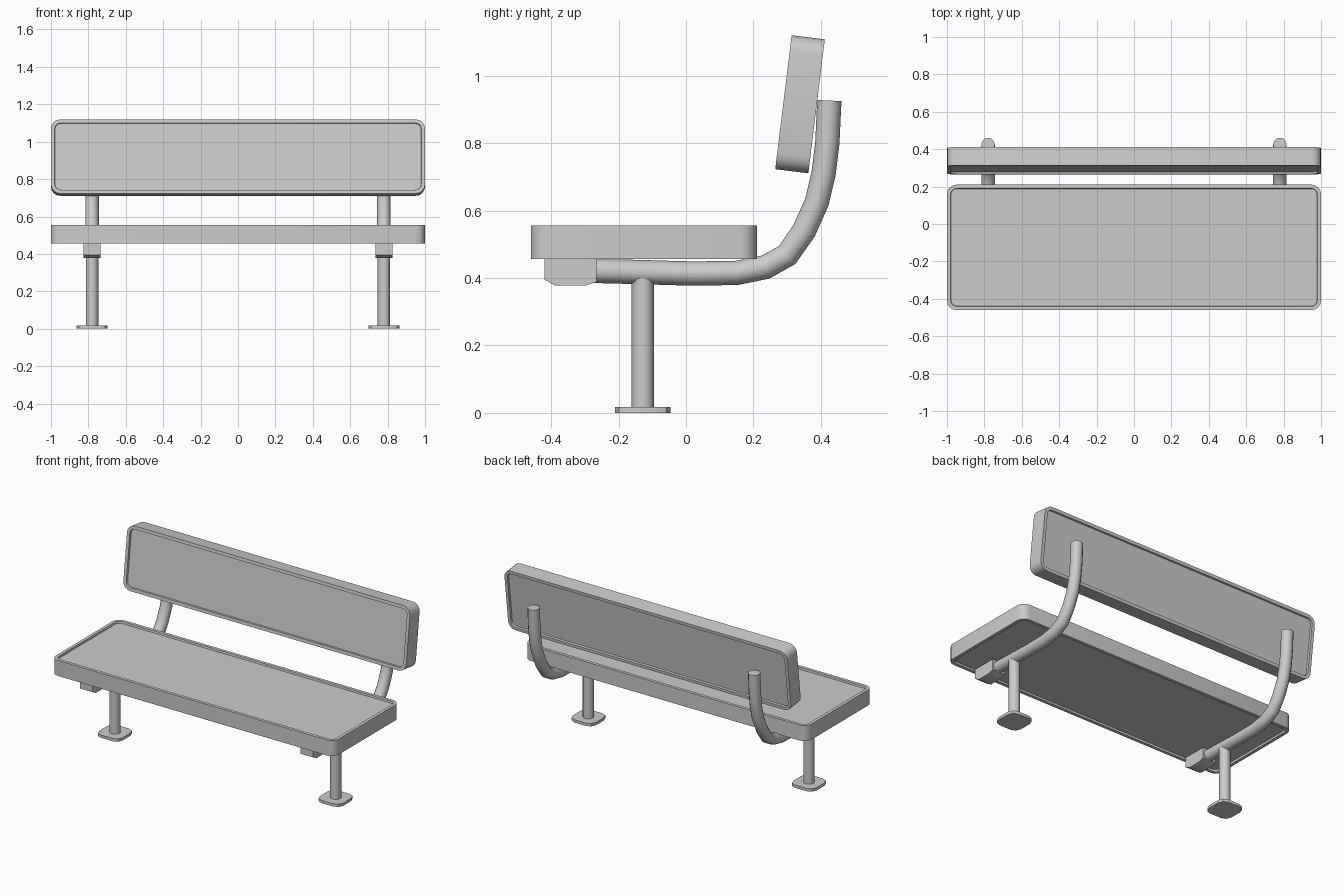
import bpy, bmesh, math
from mathutils import Matrix, Vector

if "Cube" in bpy.data.objects:
    bpy.data.objects.remove(bpy.data.objects["Cube"])


def finish(name, bm, matrix=Matrix()):
    mesh = bpy.data.meshes.new(name)
    bmesh.ops.recalc_face_normals(bm, faces=bm.faces)
    bm.to_mesh(mesh)
    bm.free()
    obj = bpy.data.objects.new(name, mesh)
    bpy.context.collection.objects.link(obj)
    obj.matrix_world = matrix
    smooth(obj)
    return obj


def smooth(obj):
    bpy.ops.object.select_all(action='DESELECT')
    obj.select_set(True)
    bpy.context.view_layer.objects.active = obj
    bpy.ops.object.shade_smooth_by_angle(angle=math.radians(35))


def slab(name, size, matrix, radius, segments, rim=0.0, recess=0.0):
    """Box with rounded upright edges and optional recessed large faces."""
    bm = bmesh.new()
    bmesh.ops.create_cube(bm, size=1)
    bmesh.ops.scale(bm, vec=size, verts=bm.verts)
    upright = [e for e in bm.edges
               if abs(e.verts[0].co.z - e.verts[1].co.z) > 1e-4]
    bmesh.ops.bevel(bm, geom=upright, offset=radius, segments=segments,
                    profile=0.5, affect='EDGES')
    if rim:
        bm.normal_update()
        caps = [f for f in bm.faces if abs(f.normal.z) > 0.9]
        bmesh.ops.inset_region(bm, faces=caps, thickness=rim,
                               use_even_offset=True)
        bm.normal_update()
        bmesh.ops.inset_region(bm, faces=caps, thickness=0.002,
                               depth=-recess, use_even_offset=True)
    return finish(name, bm, matrix)


def prism(name, profile, x, half_width):
    """Side profile (y, z) extruded along x."""
    bm = bmesh.new()
    face = bm.faces.new([bm.verts.new((x - half_width, y, z)) for y, z in profile])
    ext = bmesh.ops.extrude_face_region(bm, geom=[face], use_keep_orig=True)
    verts = [g for g in ext['geom'] if isinstance(g, bmesh.types.BMVert)]
    bmesh.ops.translate(bm, vec=(2 * half_width, 0, 0), verts=verts)
    return finish(name, bm)


def tube(name, points, radius):
    curve = bpy.data.curves.new(name, 'CURVE')
    curve.dimensions = '3D'
    curve.bevel_depth = radius
    curve.bevel_resolution = 4
    curve.use_fill_caps = True
    spline = curve.splines.new('POLY')
    spline.points.add(len(points) - 1)
    for p, co in zip(spline.points, points):
        p.co = (*co, 1)
    obj = bpy.data.objects.new(name, curve)
    bpy.context.collection.objects.link(obj)
    bpy.ops.object.select_all(action='DESELECT')
    obj.select_set(True)
    bpy.context.view_layer.objects.active = obj
    bpy.ops.object.convert(target='MESH')
    smooth(bpy.context.view_layer.objects.active)


# Seat and tilted backrest panels
slab("seat", (2, 0.67, 0.099), Matrix.Translation((0, -0.125, 0.506)),
     0.05, 4, 0.02, 0.012)
slab("backrest", (2, 0.40, 0.099),
     Matrix.Translation((0, 0.338, 0.915)) @ Matrix.Rotation(math.radians(83), 4, 'X'),
     0.05, 4, 0.02, 0.012)

# Bent support path and front bracket profile, as (y, z)
path = [(-0.27, 0.421), (-0.12, 0.417), (0.02, 0.413), (0.15, 0.415),
        (0.235, 0.432), (0.30, 0.468), (0.35, 0.54), (0.388, 0.625),
        (0.408, 0.71), (0.419, 0.80), (0.425, 0.926)]
bracket = [(-0.42, 0.457), (-0.42, 0.395), (-0.387, 0.377),
           (-0.30, 0.377), (-0.265, 0.388), (-0.265, 0.457)]

for side, x in (("left", -0.78), ("right", 0.78)):
    tube(side + "_back_support", [(x, y, z) for y, z in path], 0.036)
    prism(side + "_front_bracket", bracket, x, 0.045)
    # Post and foot plate
    tube(side + "_leg", [(x, -0.128, 0.01), (x, -0.128, 0.40)], 0.033)
    slab(side + "_foot_plate", (0.165, 0.165, 0.018),
         Matrix.Translation((x, -0.128, 0.009)), 0.042, 2)
